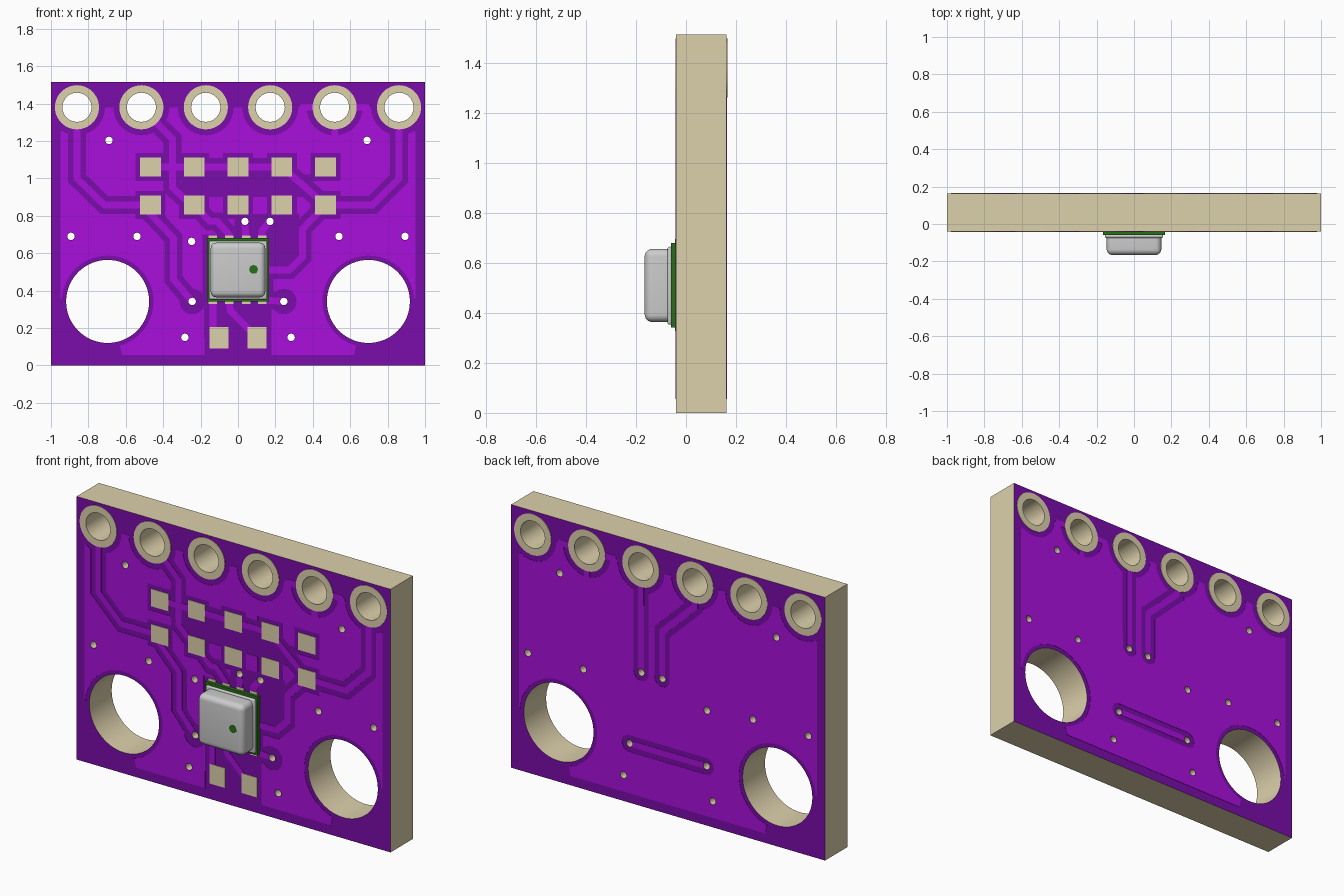
import bpy, bmesh
from math import sin, cos, pi, radians, atan2
from mathutils import Vector

if "Cube" in bpy.data.objects:
    bpy.data.objects.remove(bpy.data.objects["Cube"])

FRONT, BACK = -0.04, 0.163


def material(name, rgb):
    m = bpy.data.materials.new(name)
    m.diffuse_color = (*rgb, 1)
    m.use_nodes = True
    m.node_tree.nodes["Principled BSDF"].inputs["Base Color"].default_value = m.diffuse_color
    return m


tan = material("tan", (0.72, 0.63, 0.41))
dark = material("dark_purple", (0.195, 0.004, 0.40))
bright = material("bright_purple", (0.40, 0.005, 0.72))
green = material("green", (0.02, 0.16, 0.01))


# 2D outlines in (x, z)
def circle(x, z, r, n=32):
    return [(x + r * cos(2 * pi * i / n), z + r * sin(2 * pi * i / n)) for i in range(n)]


def rect(x0, z0, x1, z1):
    return [(x0, z0), (x1, z0), (x1, z1), (x0, z1)]


def box_at(x, z, hx, hz):
    return rect(x - hx, z - hz, x + hx, z + hz)


def ribbon(points, h):
    """Mitred strip with round ends along a path."""
    p = [Vector(q) for q in points]
    d = [(b - a).normalized() for a, b in zip(p, p[1:])]
    n = [Vector((-v.y, v.x)) for v in d]
    inner = [(n[i] + n[i + 1]) / (1 + n[i].dot(n[i + 1])) for i in range(len(n) - 1)]
    left = [p[i + 1] + h * m for i, m in enumerate(inner)]
    right = [p[i + 1] - h * m for i, m in enumerate(inner)]

    def cap(c, v):
        a = atan2(v.y, v.x)
        return [c + h * Vector((cos(a + t), sin(a + t)))
                for t in [-pi / 2 + pi * i / 8 for i in range(9)]]
    return cap(p[0], -d[0]) + right + cap(p[-1], d[-1]) + left[::-1]


def prisms(name, outlines, y0, y1, mat=None):
    """Extrude every outline along y into one object."""
    bm = bmesh.new()
    for o in outlines:
        a = [bm.verts.new((q[0], y0, q[1])) for q in o]
        b = [bm.verts.new((q[0], y1, q[1])) for q in o]
        bm.faces.new(a)
        bm.faces.new(b[::-1])
        for i in range(len(o)):
            j = (i + 1) % len(o)
            bm.faces.new((a[j], a[i], b[i], b[j]))
    bmesh.ops.recalc_face_normals(bm, faces=bm.faces)
    me = bpy.data.meshes.new(name)
    bm.to_mesh(me)
    bm.free()
    ob = bpy.data.objects.new(name, me)
    bpy.context.collection.objects.link(ob)
    if mat:
        me.materials.append(mat)
    return ob


def activate(ob):
    bpy.ops.object.select_all(action='DESELECT')
    ob.select_set(True)
    bpy.context.view_layer.objects.active = ob


def cut(ob, cutter):
    m = ob.modifiers.new("cut", 'BOOLEAN')
    m.operation, m.solver, m.object, m.use_self = 'DIFFERENCE', 'EXACT', cutter, True
    activate(ob)
    bpy.ops.object.modifier_apply(modifier=m.name)


def smooth(ob):
    activate(ob)
    bpy.ops.object.shade_smooth_by_angle(angle=radians(30))


# Hole positions
RZ = 1.38
rings = [(-0.861 + 0.3444 * i, RZ) for i in range(6)]
mounts = [(-0.697, 0.342), (0.697, 0.342)]
vias = [(s * x, z) for s in (-1, 1) for x, z in
        ((0.69, 1.203), (0.893, 0.69), (0.54, 0.69), (0.245, 0.342), (0.284, 0.15))]
vias += [(-0.248, 0.663), (0.037, 0.77), (0.171, 0.77)]
holes = prisms("hole_cutter", [circle(*c, 0.078) for c in rings]
               + [circle(*c, 0.222, 64) for c in mounts]
               + [circle(*c, 0.02, 16) for c in vias], -0.3, 0.3)
holes.hide_render = True

# Board: tan core with dark faces front and back
board = prisms("board", [rect(-1, 0, 1, 1.515)], FRONT, BACK, tan)
cut(board, holes)
board.data.materials.append(dark)
for f in board.data.polygons:
    f.material_index = int(abs(f.normal.y) > 0.9)
smooth(board)

# Copper areas and tracks
half = [(0.62, 0.055), (0.63, 0.1), (0.72, 0.2), (0.95, 0.36), (0.95, 1.25),
        (0.861, 1.3), (0.80, RZ)]
pour_outline = half + [(-x, z) for x, z in half[::-1]]
ring_x = [c[0] for c in rings]
spokes = [[(ring_x[4] + a, RZ), (ring_x[4] + b, RZ + c)]
          for a, b, c in ((0, 0, -0.2), (0, 0.17, 0), (0, -0.17, 0))]
front_tracks = [
    [rings[0], (-0.861, 1.0), (-0.715, 0.858), (-0.468, 0.858)],
    [rings[1], (-0.35, 1.21), (-0.35, 0.95), (-0.25, 0.858)],
    [rings[5], (0.861, 1.0), (0.72, 0.858), (0.468, 0.858)],
    [(-0.468, 0.858), (-0.468, 0.81), (-0.345, 0.68), (-0.345, 0.46), (-0.245, 0.342)],
    [(-0.235, 0.858), (-0.15, 0.77), (-0.11, 0.77), (-0.048, 0.7), (-0.048, 0.67)],
    [(0.468, 0.858), (0.345, 0.73), (0.345, 0.58), (0.275, 0.51), (0.14, 0.51)],
    [(0.037, 0.77), (0.043, 0.67)],
    [(0.171, 0.77), (0.128, 0.72), (0.128, 0.67)],
    [(0.128, 0.35), (0.245, 0.342)],
    [(-0.468, 1.061), (0.235, 1.061)],
    [(0.235, 1.061), (0.468, 0.858)],
    [(-0.134, 0.34), (-0.134, 0.16)],
    [(-0.048, 0.34), (-0.04, 0.29), (0.102, 0.15)],
]
back_tracks = [
    [rings[3], (0.171, 0.77)],
    [rings[2], (-0.172, 1.24), (0.037, 1.04), (0.037, 0.77)],
    [(-0.245, 0.342), (0.245, 0.342)],
]
chip_pads = [(x, z) for x in (-0.468, -0.235, 0, 0.235, 0.468) for z in (0.858, 1.061)]
low_pads = [(-0.102, 0.147), (0.102, 0.147)]
front_gaps = [box_at(*c, 0.08, 0.075) for c in chip_pads]
front_gaps += [rect(-0.3, 0.9, 0.4, 1.02), rect(-0.18, 0.05, 0.18, 0.4),
               rect(-0.19, 0.33, 0.19, 0.7), rect(-0.02, 0.65, 0.33, 0.81),
               rect(0.15, 0.53, 0.33, 0.7)]
front_gaps += [circle(x, 0.342, 0.068) for x in (-0.245, 0.245)]
track_half, gap = 0.018, 0.03


def side(label, face, out, tracks, extra_gaps):
    """Raised copper, tracks and hole rims on one face of the board."""
    top, rim = face + out * 0.0018, face + out * 0.0028
    base = face - out * 0.001
    gaps = [ribbon(t, track_half + gap) for t in tracks] + extra_gaps
    gaps += [circle(*c, 0.15) for c in rings] + [circle(*c, 0.245, 64) for c in mounts]
    cutter = prisms("gap_cutter", gaps, face - 0.02, face + 0.02)
    copper = prisms(label + "_copper", [pour_outline], base, top, bright)
    cut(copper, cutter)
    bpy.data.objects.remove(cutter)
    lines = prisms(label + "_tracks",
                   [ribbon(t, track_half) for t in tracks + spokes], base, top, bright)
    rims = prisms(label + "_hole_rims", [circle(*c, 0.118, 48) for c in rings],
                  base, rim, tan)
    for ob in (copper, lines, rims):
        cut(ob, holes)


side("front", FRONT, -1, front_tracks, front_gaps)
side("back", BACK, 1, back_tracks, [])
bpy.data.objects.remove(holes)

# Solder pads and sensor pins
prisms("solder_pads", [box_at(*c, 0.055, 0.05) for c in chip_pads]
       + [box_at(*c, 0.05, 0.057) for c in low_pads], FRONT + 0.001, FRONT - 0.0028, tan)
prisms("sensor_pins", [box_at(x, z, 0.023, 0.018) for x in (-0.134, -0.046, 0.044, 0.13)
                       for z in (0.345, 0.677)], FRONT + 0.001, FRONT - 0.004, tan)

# Sensor: green carrier, metal flange and can, vent
prisms("sensor_carrier", [rect(-0.167, 0.342, 0.167, 0.68)], FRONT, -0.06, green)


def rounded(name, outline, y0, y1, width, segments):
    ob = prisms(name, [outline], y0, y1)
    m = ob.modifiers.new("bevel", 'BEVEL')
    m.width, m.segments = width, segments
    activate(ob)
    bpy.ops.object.modifier_apply(modifier=m.name)
    smooth(ob)


rounded("sensor_flange", box_at(0, 0.509, 0.156, 0.156), -0.055, -0.074, 0.008, 3)
rounded("sensor_can", box_at(0, 0.51, 0.146, 0.146), -0.03, -0.1655, 0.03, 6)
prisms("sensor_vent", [circle(0.083, 0.513, 0.023)], -0.15, -0.1662, green)
